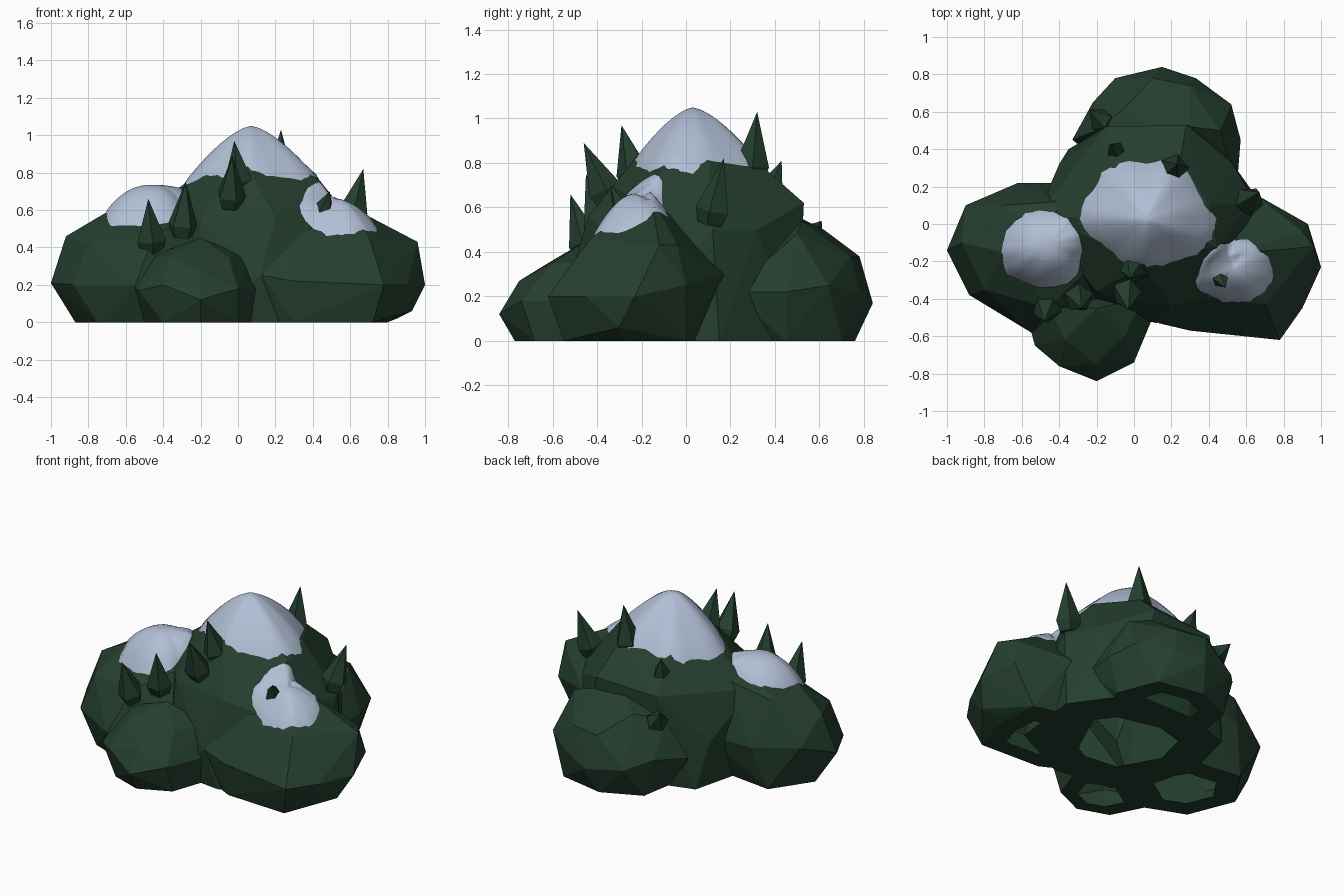
import bpy, bmesh, math, random
from mathutils import Vector
from mathutils.bvhtree import BVHTree

if "Cube" in bpy.data.objects:
    bpy.data.objects.remove(bpy.data.objects["Cube"])

random.seed(4)


def material(name, rgb):
    m = bpy.data.materials.new(name)
    m.diffuse_color = (*rgb, 1)
    m.use_nodes = True
    m.node_tree.nodes["Principled BSDF"].inputs["Base Color"].default_value = m.diffuse_color
    return m


GREEN = material("dark_green", (0.0175, 0.049, 0.028))
SNOW = material("pale_snow", (0.44, 0.52, 0.66))


def add_object(name, bm, mat):
    me = bpy.data.meshes.new(name)
    bm.to_mesh(me)
    bm.free()
    me.materials.append(mat)
    ob = bpy.data.objects.new(name, me)
    bpy.context.collection.objects.link(ob)
    return ob


trees = []


def rock(name, foot, points, hole=0.55):
    """Faceted boulder: hull over a footprint and shoulder points, with a hollow underside."""
    bm = bmesh.new()
    for x, y in foot:
        bm.verts.new((x, y, 0))
    for p in points:
        bm.verts.new(p)
    res = bmesh.ops.convex_hull(bm, input=bm.verts)
    inner = [v for v in res["geom_interior"] if isinstance(v, bmesh.types.BMVert)]
    bmesh.ops.delete(bm, geom=inner, context="VERTS")
    bmesh.ops.recalc_face_normals(bm, faces=bm.faces)
    base = [f for f in bm.faces if all(v.co.z < 1e-4 for v in f.verts)]
    bmesh.ops.delete(bm, geom=base, context="FACES")
    trees.append(BVHTree.FromBMesh(bm))
    # flat rim around the hollow
    edges = [e for e in bm.edges if e.is_boundary]
    ring = bmesh.ops.extrude_edge_only(bm, edges=edges)["geom"]
    verts = [v for v in ring if isinstance(v, bmesh.types.BMVert)]
    mid = sum((v.co for v in verts), Vector()) / len(verts)
    for v in verts:
        v.co = mid + (v.co - mid) * hole
    bmesh.ops.recalc_face_normals(bm, faces=bm.faces)
    # face directions follow the outside of the hull
    bm.faces.ensure_lookup_table()
    crown = max(bm.faces, key=lambda f: f.calc_center_median().z)
    if crown.normal.z < 0:
        bmesh.ops.reverse_faces(bm, faces=bm.faces)
    add_object(name, bm, GREEN)


def ground(x, y):
    """Height of the highest rock below a point."""
    hits = [t.ray_cast(Vector((x, y, 3)), Vector((0, 0, -1)))[0] for t in trees]
    return max([h.z for h in hits if h], default=0)


def snow_cap(name, centre, outline, power, seg=40, rings=9):
    """Smooth snow patch whose ragged rim rests on the rocks."""
    cx, cy, cz = centre
    polar = sorted((math.atan2(y - cy, x - cx) % math.tau,
                    math.hypot(x - cx, y - cy)) for x, y in outline)
    polar = [(polar[-1][0] - math.tau, polar[-1][1])] + polar + \
            [(polar[0][0] + math.tau, polar[0][1])]
    bm = bmesh.new()
    top = bm.verts.new((cx, cy, max(cz, ground(cx, cy) + 0.012)))
    cols = []
    for i in range(seg):
        a = math.tau * i / seg
        for (a0, r0), (a1, r1) in zip(polar, polar[1:]):
            if a0 <= a <= a1:
                r = r0 + (r1 - r0) * (a - a0) / max(a1 - a0, 1e-6)
                break
        r *= random.uniform(0.96, 1.03)
        rim = ground(cx + r * math.cos(a), cy + r * math.sin(a))
        col = []
        for k in range(1, rings + 1):
            t = k / rings
            x, y = cx + r * t * math.cos(a), cy + r * t * math.sin(a)
            z = rim + (cz - rim) * (1 - t ** power)
            z = max(z, ground(x, y) + 0.012) if k < rings else rim - 0.01
            col.append(bm.verts.new((x, y, z)))
        cols.append(col)
    for a, b in zip(cols, cols[1:] + cols[:1]):
        bm.faces.new((top, a[0], b[0]))
        for k in range(rings - 1):
            bm.faces.new((a[k], a[k + 1], b[k + 1], b[k]))
    for f in bm.faces:
        f.smooth = True
    add_object(name, bm, SNOW)


def spike(name, base, tip, radius, sides=5):
    """Leaning tree spike with a slightly tapered foot."""
    base, tip = Vector(base), Vector(tip)
    axis = tip - base
    rot = axis.to_track_quat("Z", "Y")
    bm = bmesh.new()
    low, high = [[bm.verts.new(base + axis * t + rot @ Vector(
        (r * radius * math.cos(i * math.tau / sides), r * radius * math.sin(i * math.tau / sides), 0)))
        for i in range(sides)] for t, r in ((0, 0.75), (0.22, 1))]
    apex = bm.verts.new(tip)
    bm.faces.new(low)
    for i in range(sides):
        j = (i + 1) % sides
        bm.faces.new((low[i], low[j], high[j], high[i]))
        bm.faces.new((high[i], high[j], apex))
    bmesh.ops.recalc_face_normals(bm, faces=bm.faces)
    add_object(name, bm, GREEN)


# Rocks
rock("main_mountain",
     [(-.45, 0), (-.35, .4), (0, .5), (.4, .5), (.65, .15), (.6, -.3), (.2, -.5), (-.2, -.45)],
     [(-.52, .04, .57), (-.4, .32, .3), (-.15, .52, .6), (.28, .53, .62), (.53, .32, .5),
      (.64, .12, .5), (.48, -.35, .48), (.2, -.44, .56), (-.2, -.36, .56), (.12, -.53, .25),
      (-.17, -.1, .79), (-.1, .3, .78), (.25, .36, .77), (.4, .1, .8), (.44, -.12, .755),
      (.05, -.22, .83), (.07, .03, 1.0)])
rock("left_rock",
     [(-.87, -.1), (-.75, -.4), (-.5, -.5), (-.2, -.3), (-.3, .1), (-.7, .15)],
     [(-1, -.14, .21), (-.88, -.38, .2), (-.55, -.58, .2), (-.9, .1, .3), (-.62, .22, .28),
      (-.3, .22, .28), (-.2, -.4, .3), (-.92, -.1, .46), (-.8, -.35, .42), (-.45, -.45, .46),
      (-.7, .1, .56), (-.4, .12, .62), (-.7, -.15, .59), (-.2, -.2, .6), (-.45, -.05, .68)])
rock("right_rock",
     [(.15, -.45), (.3, -.53), (.72, -.55), (.8, -.3), (.78, 0), (.4, .1)],
     [(1, -.23, .2), (.9, -.45, .2), (.78, -.62, .2), (.3, -.57, .22), (.93, 0, .25),
      (.63, .17, .3), (.13, -.53, .25), (.93, -.3, .06), (.96, -.12, .43), (.7, -.43, .46),
      (.9, -.04, .43), (.3, -.38, .5), (.52, -.16, .66), (.75, -.2, .49), (.85, -.25, .02)])
rock("back_rock",
     [(-.2, .35), (-.15, .65), (.1, .76), (.4, .7), (.5, .45), (.4, .2)],
     [(.15, .84, .17), (-.1, .78, .2), (-.33, .45, .22), (-.22, .65, .25), (.33, .78, .22),
      (.52, .64, .25), (.57, .45, .22), (.55, .2, .22), (.1, .78, .38), (.3, .74, .38),
      (.46, .5, .48), (-.2, .5, .46), (-.05, .62, .5), (.1, .5, .56), (.3, .52, .54)])
rock("front_rock",
     [(-.2, -.77), (0, -.68), (.08, -.45), (-.4, -.7), (-.5, -.5), (-.2, -.3)],
     [(-.2, -.84, .12), (0, -.74, .18), (.1, -.5, .18), (-.4, -.76, .2), (-.53, -.65, .17),
      (-.57, -.5, .2), (-.2, -.75, .27), (-.05, -.6, .35), (-.37, -.62, .35), (-.2, -.45, .45),
      (-.45, -.45, .36), (.05, -.4, .35)])

# Snow patches
snow_cap("summit_snow", (.07, .03, 1.05),
         [(-.32, .05), (-.2, .2), (-.17, .31), (-.02, .36), (.06, .33), (.19, .36), (.32, .27),
          (.37, .14), (.47, .03), (.37, -.15), (.2, -.21), (-.05, -.22), (-.16, -.12)], 1.5)
snow_cap("left_snow", (-.46, -.11, .735),
         [(-.7, -.05), (-.58, .06), (-.47, .08), (-.31, -.02), (-.29, -.2), (-.31, -.3),
          (-.55, -.33), (-.69, -.26)], 2.3)
snow_cap("right_snow", (.53, -.24, .66),
         [(.33, -.36), (.36, -.2), (.42, -.12), (.5, -.1), (.6, -.07), (.67, -.13), (.76, -.25),
          (.66, -.4), (.55, -.43), (.4, -.39)], 1.7)

# Tree spikes: base, tip
SPIKES = [((-.46, -.43, .38), (-.48, -.52, .66)), ((-.3, -.38, .46), (-.28, -.45, .75)),
          ((-.04, -.34, .62), (-.03, -.46, .89)), ((.01, -.22, .7), (-.02, -.29, .97)),
          ((.21, .29, .72), (.23, .32, 1.03)), ((.6, .11, .53), (.67, .17, .82)),
          ((-.16, .54, .44), (-.24, .61, .54)), ((-.08, .36, .62), (-.12, .43, .81)),
          ((.44, -.25, .55), (.49, -.34, .7))]
for n, (b, t) in enumerate(SPIKES, 1):
    spike(f"tree_spike_{n}", b, t, 0.068 if n > 6 else 0.08)
